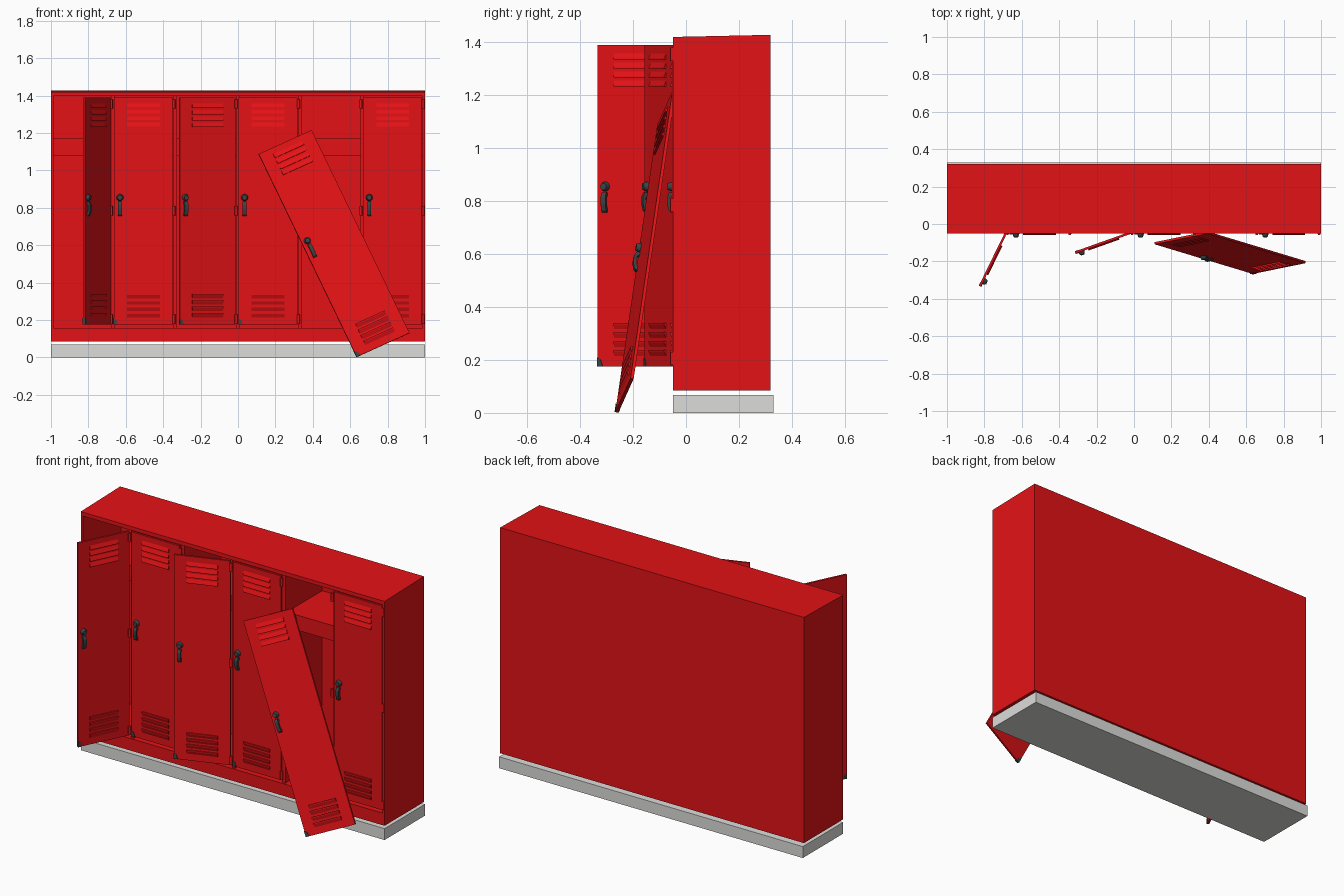
import bpy, bmesh, math
from mathutils import Matrix, Vector

if "Cube" in bpy.data.objects:
    bpy.data.objects.remove(bpy.data.objects["Cube"])


def material(name, rgb):
    m = bpy.data.materials.new(name)
    m.diffuse_color = (*rgb, 1)
    m.use_nodes = True
    m.node_tree.nodes["Principled BSDF"].inputs["Base Color"].default_value = m.diffuse_color
    return m


RED = material("red_paint", (0.78, 0.006, 0.008))
GREY = material("pale_concrete", (0.72, 0.73, 0.71))
DARK = material("dark_metal", (0.045, 0.058, 0.06))
I = Matrix.Identity(4)


def finish(bm, name, mat, M):
    bmesh.ops.recalc_face_normals(bm, faces=bm.faces)
    me = bpy.data.meshes.new(name)
    bm.to_mesh(me)
    bm.free()
    me.materials.append(mat)
    ob = bpy.data.objects.new(name, me)
    bpy.context.collection.objects.link(ob)
    ob.matrix_world = M
    return ob


def prism(name, spans, profile, mat=RED, M=I):
    """Extrude a (y, z) profile along x, once for every (x0, x1) span."""
    bm = bmesh.new()
    for x0, x1 in spans:
        a = [bm.verts.new((x0, y, z)) for y, z in profile]
        b = [bm.verts.new((x1, y, z)) for y, z in profile]
        n = len(a)
        bm.faces.new(a)
        bm.faces.new(b[::-1])
        for i in range(n):
            j = (i + 1) % n
            bm.faces.new((a[i], b[i], b[j], a[j]))
    return finish(bm, name, mat, M)


def rect(y0, y1, z0, z1):
    return [(y0, z0), (y1, z0), (y1, z1), (y0, z1)]


def cylinder(name, r, h, places, mat, M=I, rot=I, r2=None, sides=12):
    bm = bmesh.new()
    for p in places:
        bmesh.ops.create_cone(bm, cap_ends=True, segments=sides, radius1=r,
                              radius2=r if r2 is None else r2, depth=h,
                              matrix=Matrix.Translation(p) @ rot)
    ob = finish(bm, name, mat, M)
    for f in ob.data.polygons:
        f.use_smooth = len(f.vertices) == 4
    return ob


# plinth and cabinet shell
N = 6
W = 2 / N
bounds = [-1 + W * i for i in range(N + 1)]
F, B = -0.05, 0.32
prism("plinth", [(-1, 1)], rect(F, 0.33, 0, 0.068), GREY)
prism("side_walls", [(-1, -0.986), (0.986, 1)],
      [(F, 0.085), (B, 0.085), (B, 1.428), (F, 1.42)])
prism("roof", [(-0.986, 0.986)], [(F, 1.397), (B, 1.405), (B, 1.428), (F, 1.42)])
prism("back_panel", [(-0.986, 0.986)], rect(B - 0.012, B, 0.085, 1.41))
prism("kick_and_floor", [(-0.986, 0.986)], rect(F, B - 0.012, 0.085, 0.157))

# partitions, front stiles and shelves
prism("partitions", [(x - 0.005, x + 0.005) for x in bounds[1:-1]],
      rect(-0.03, B - 0.012, 0.157, 1.40))
prism("stiles", [(x - 0.012, x + 0.008) for x in bounds[1:-1]],
      rect(-0.039, -0.025, 0.157, 1.40))
prism("shelves", [(a + 0.005, b - 0.005) for a, b in zip(bounds, bounds[1:])],
      rect(-0.024, B - 0.012, 1.08, 1.17))

# hinges on the right of every opening
for i in range(N):
    hx = bounds[i + 1] - 0.010
    cylinder(f"hinges_{i + 1}", 0.008, 0.05,
             [Vector((hx, F - 0.002, z)) for z in (1.355, 0.785, 0.205)], RED, sides=8)

DW, Z0, Z1 = 0.315, 0.175, 1.39


def door(n, M):
    """Door in hinge space: hinge at x = 0, free edge at x = -DW, front at -y."""
    L = -DW
    prism(f"door_panel_{n}", [(L, 0)], rect(-0.002, 0.010, Z0, Z1), RED, M)
    # louvres: upper set slopes up, lower set slopes down
    for k in range(4):
        z = 1.232 + k * 0.034
        prism(f"upper_louvre_{n}_{k}", [(L + 0.07, L + 0.245)],
              [(-0.001, z), (-0.010, z), (-0.010, z + 0.004), (-0.001, z + 0.026)], RED, M)
        z = 0.212 + k * 0.034
        prism(f"lower_louvre_{n}_{k}", [(L + 0.07, L + 0.245)],
              [(-0.001, z), (-0.010, z + 0.020), (-0.010, z + 0.026), (-0.001, z + 0.026)], RED, M)
    # lock knob, bent grip and corner guard
    toward = Matrix.Rotation(math.pi / 2, 4, 'X')
    hx = L + 0.032
    cylinder(f"lock_knob_{n}", 0.019, 0.018, [Vector((hx, -0.010, 0.855))], DARK, M,
             toward, 0.013, 14)
    prism(f"handle_grip_{n}", [(hx - 0.010, hx + 0.010)],
          [(0, 0.833), (-0.014, 0.833), (-0.022, 0.815), (-0.022, 0.790), (-0.016, 0.765),
           (-0.008, 0.757), (0, 0.757), (0, 0.768), (-0.010, 0.785), (-0.010, 0.815),
           (0, 0.82)], DARK, M)
    bm = bmesh.new()
    tri = [(L - 0.001, Z0), (L + 0.022, Z0), (L + 0.014, Z0 + 0.024), (L - 0.001, Z0 + 0.035)]
    f = bm.faces.new([bm.verts.new((x, -0.005, z)) for x, z in tri])
    r = bmesh.ops.extrude_face_region(bm, geom=[f])
    for v in r["geom"]:
        if isinstance(v, bmesh.types.BMVert):
            v.co.y = 0.011
    finish(bm, f"corner_guard_{n}", DARK, M)


# five hung doors, two of them ajar
swing = {0: 64, 2: 19.6}
for i in range(N):
    if i != 4:
        M = Matrix.Translation((bounds[i + 1] - 0.015, F, 0))
        door(i + 1, M @ Matrix.Rotation(math.radians(swing.get(i, 0)), 4, 'Z'))

# fallen door leaning on the front
bl = Vector((0.635, -0.265, 0.003))
up = (Vector((0.105, -0.105, 1.10)) - bl).normalized()
side = Vector((0.905, -0.21, 0.125)) - bl
side = (side - up * side.dot(up)).normalized()
deep = up.cross(side)
origin = bl + side * DW - up * Z0
M = Matrix((side, deep, up)).transposed().to_4x4()
M.translation = origin
door(5, M)
